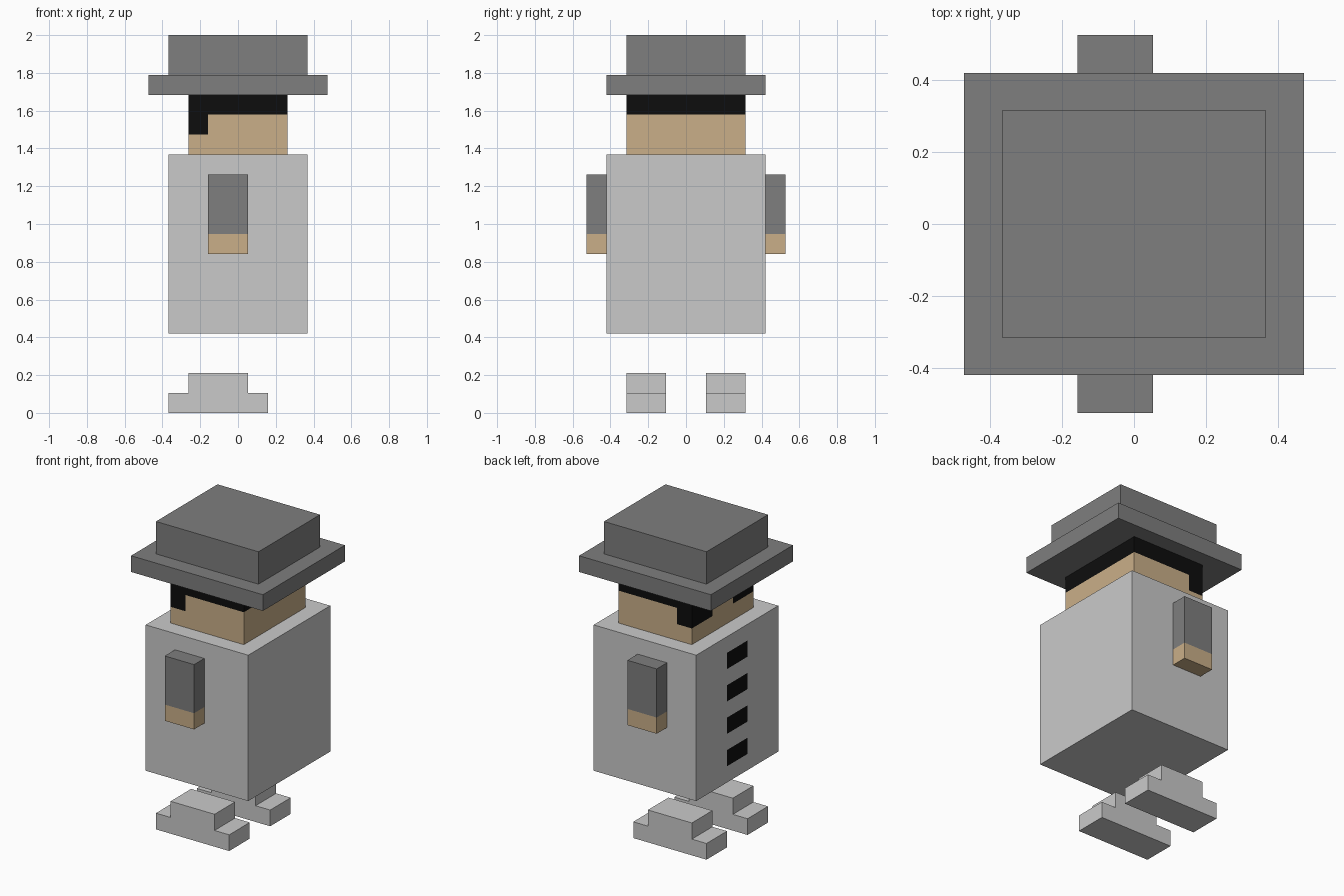
import bpy, bmesh
from mathutils import Vector

if "Cube" in bpy.data.objects:
    bpy.data.objects.remove(bpy.data.objects["Cube"])

U = 2 / 19  # one voxel; all sizes below are in voxels


def material(name, rgb):
    m = bpy.data.materials.new(name)
    m.diffuse_color = (*rgb, 1)
    m.use_nodes = True
    m.node_tree.nodes["Principled BSDF"].inputs["Base Color"].default_value = m.diffuse_color
    return m


WHITE = material("light grey cloth", (0.59, 0.59, 0.59))
GREY = material("dark grey felt", (0.21, 0.21, 0.21))
SKIN = material("tan skin", (0.59, 0.43, 0.25))
BLACK = material("black", (0.004, 0.004, 0.004))


def finish(name, bm, mats, rule=None):
    """Scale to world units, colour faces by rule and link the object."""
    bm.normal_update()
    if rule:
        for f in bm.faces:
            f.material_index = int(rule(f.calc_center_median()))
    bmesh.ops.scale(bm, vec=(U, U, U), verts=bm.verts)
    bmesh.ops.recalc_face_normals(bm, faces=bm.faces)
    me = bpy.data.meshes.new(name)
    bm.to_mesh(me)
    bm.free()
    for m in mats:
        me.materials.append(m)
    ob = bpy.data.objects.new(name, me)
    bpy.context.collection.objects.link(ob)
    return ob


def box(name, lo, hi, mats, cuts=(), rule=None):
    """Box from corner to corner, with optional (axis, position) cuts."""
    lo, hi = Vector(lo), Vector(hi)
    bm = bmesh.new()
    bmesh.ops.create_cube(bm, size=1)
    bmesh.ops.scale(bm, vec=hi - lo, verts=bm.verts)
    bmesh.ops.translate(bm, vec=(lo + hi) / 2, verts=bm.verts)
    for axis, pos in cuts:
        normal = Vector((0, 0, 0))
        normal[axis] = 1
        bmesh.ops.bisect_plane(bm, geom=bm.verts[:] + bm.edges[:] + bm.faces[:],
                               plane_co=normal * pos, plane_no=normal)
    return finish(name, bm, mats, rule)


# Body, with four buttons cut into the -x face
box("body", (-3.5, -4, 4), (3.5, 4, 13), [WHITE, BLACK],
    cuts=[(1, -1), (1, 1)] + [(2, z) for z in range(5, 13)],
    rule=lambda c: c.x < -3.4 and abs(c.y) < 1 and c.z > 5 and int(c.z) % 2 == 1
    and c.z < 12)

# Head, with black band and eye patches wrapping the -x corners
box("head", (-2.5, -3, 13), (2.5, 3, 16), [SKIN, BLACK],
    cuts=[(0, -1.5), (1, -1), (1, 1), (2, 14), (2, 15)],
    rule=lambda c: c.z > 15 or (c.z > 14 and c.x < -1.5 and abs(c.y) > 1))

# Hat
box("hat_brim", (-4.5, -4, 16), (4.5, 4, 17), [GREY])
box("hat_crown", (-3.5, -3, 17), (3.5, 3, 19), [GREY])

# Arms with hands, and stepped feet, on both sides
FOOT = [(-3.5, 0), (1.5, 0), (1.5, 1), (0.5, 1), (0.5, 2), (-2.5, 2), (-2.5, 1), (-3.5, 1)]
for side, s in (("left", -1), ("right", 1)):
    y0, y1 = sorted((4 * s, 5 * s))
    box(side + "_arm", (-1.5, y0, 8), (0.5, y1, 12), [GREY, SKIN],
        cuts=[(2, 9)], rule=lambda c: c.z < 9)
    bm = bmesh.new()
    face = bm.faces.new([bm.verts.new((x, s, z)) for x, z in FOOT])
    ext = bmesh.ops.extrude_face_region(bm, geom=[face], use_keep_orig=True)
    bmesh.ops.translate(bm, vec=(0, 2 * s, 0),
                        verts=[v for v in ext["geom"] if isinstance(v, bmesh.types.BMVert)])
    finish(side + "_foot", bm, [WHITE])
